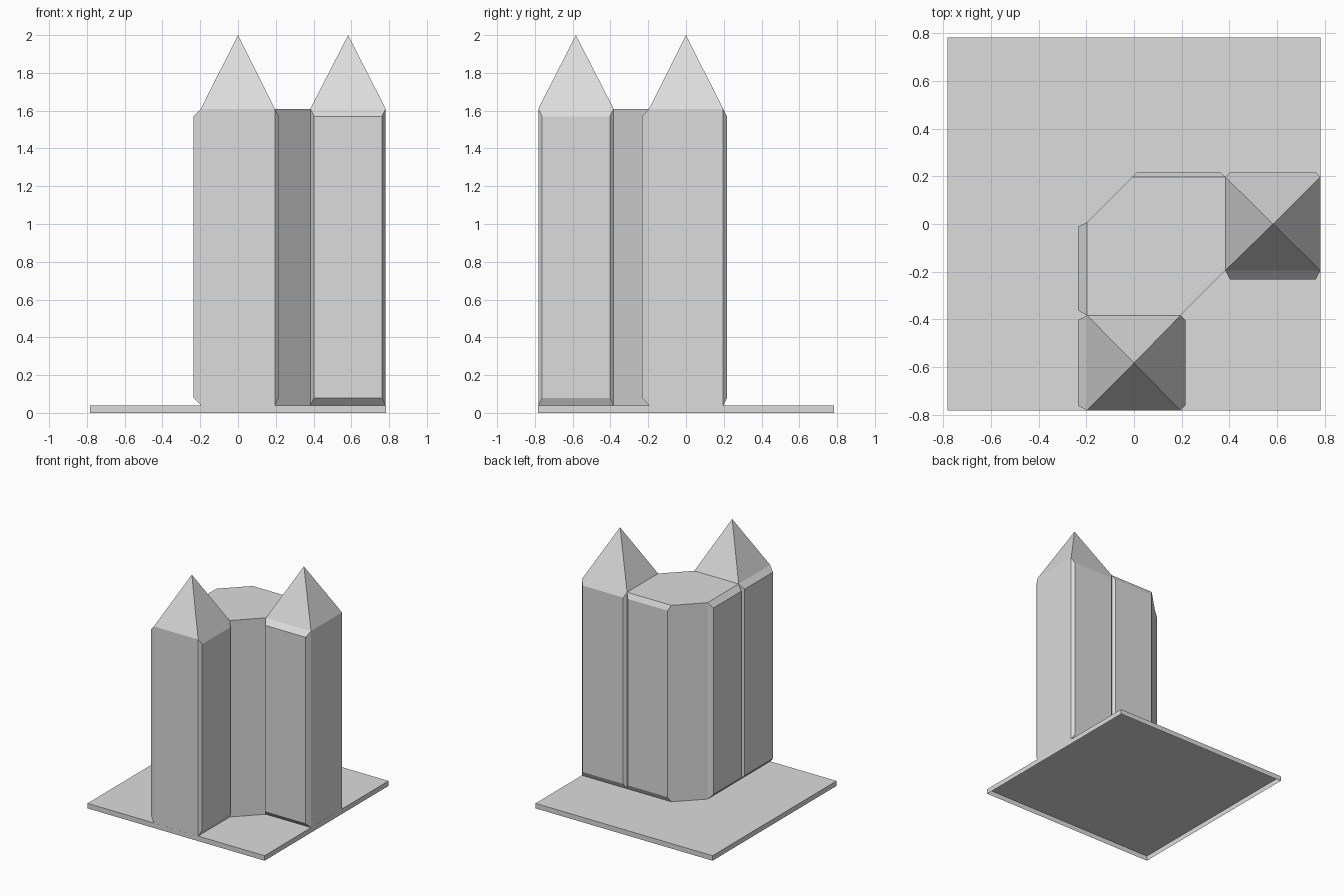
import bpy, bmesh
from mathutils import Vector

if "Cube" in bpy.data.objects:
    bpy.data.objects.remove(bpy.data.objects["Cube"])

Z0, Z1, APEX = 0.04, 1.61, 2.0

stone = bpy.data.materials.new("light grey")
stone.diffuse_color = (0.715, 0.715, 0.715, 1)
stone.use_nodes = True
stone.node_tree.nodes["Principled BSDF"].inputs["Base Color"].default_value = stone.diffuse_color


def finish(bm, name):
    bmesh.ops.remove_doubles(bm, verts=bm.verts, dist=1e-5)
    me = bpy.data.meshes.new(name)
    bm.to_mesh(me)
    bm.free()
    me.materials.append(stone)
    ob = bpy.data.objects.new(name, me)
    bpy.context.collection.objects.link(ob)
    return ob


def add_face(bm, pts):
    bm.faces.new([bm.verts.new(p) for p in pts])


def shaft(name, outline, bulges, apex=None):
    """Walls over a counter-clockwise outline. bulge None = no wall (joined),
    0 = flat wall, otherwise a raised panel with chamfered rim."""
    bm = bmesh.new()
    n = len(outline)
    for i, bulge in enumerate(bulges):
        if bulge is None:
            continue
        p, q = Vector((*outline[i], 0)), Vector((*outline[(i + 1) % n], 0))
        along = (q - p).normalized()
        out = Vector((along.y, -along.x, 0))
        up = Vector((0, 0, 1))
        rim = [p + up * Z0, q + up * Z0, q + up * Z1, p + up * Z1]
        if bulge == 0:
            add_face(bm, rim)
            continue
        a, b = p + along * 0.02 + out * bulge, q - along * 0.02 + out * bulge
        lo, hi = up * (Z0 + 0.04), up * (Z1 - 0.04)
        panel = [a + lo, b + lo, b + hi, a + hi]
        add_face(bm, panel)
        for k in range(4):
            j = (k + 1) % 4
            add_face(bm, [rim[k], rim[j], panel[j], panel[k]])
    top = [(x, y, Z1) for x, y in outline]
    if apex:
        for k in range(n):
            add_face(bm, [top[k], top[(k + 1) % n], (*apex, APEX)])
    else:
        add_face(bm, top)
    return finish(bm, name)


# Square base plate, hollow underneath
bm = bmesh.new()
bmesh.ops.create_cube(bm, size=1)
bm.normal_update()
under = [f for f in bm.faces if f.normal.z < -0.5]
bmesh.ops.delete(bm, geom=under, context='FACES')
for v in bm.verts:
    v.co = (v.co.x * 1.565, v.co.y * 1.565, (v.co.z + 0.5) * Z0)
finish(bm, "base_plate")

# Front tower with pointed roof (front, right, back, left walls)
shaft("front_tower",
      [(-0.197, -0.782), (0.195, -0.782), (0.195, -0.383), (-0.197, -0.383)],
      [0, 0.02, None, 0.038], (0, -0.583))

# Right tower with pointed roof
shaft("right_tower",
      [(0.383, -0.195), (0.782, -0.195), (0.782, 0.197), (0.383, 0.197)],
      [0.038, 0, 0.02, None], (0.583, 0))

# Flat-topped central block with two cut corners
shaft("central_block",
      [(-0.197, -0.383), (0.195, -0.383), (0.383, -0.195),
       (0.383, 0.197), (-0.008, 0.197), (-0.197, 0.008)],
      [None, 0, None, 0.02, 0, 0.038])
